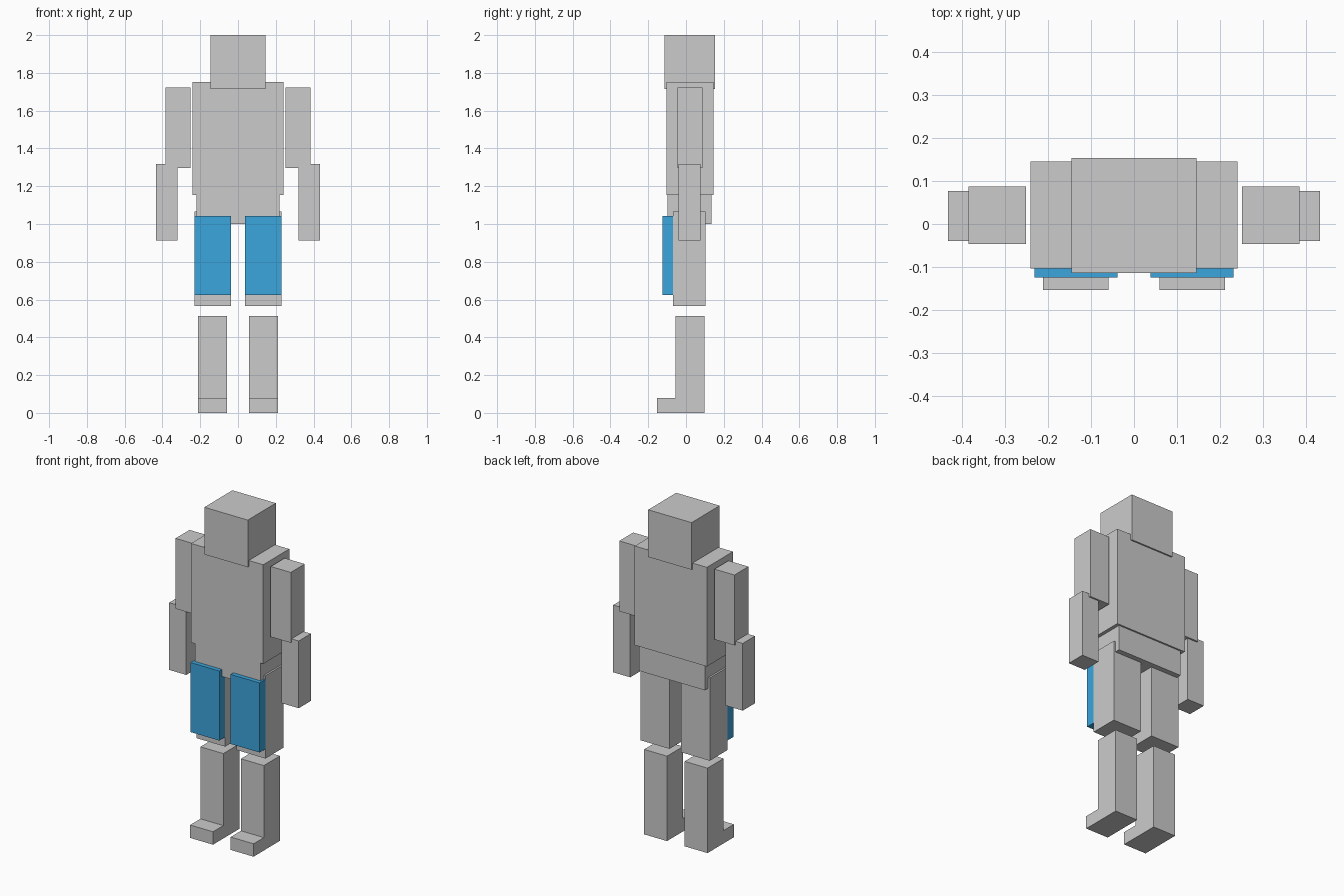
import bpy
import bmesh

if "Cube" in bpy.data.objects:
    bpy.data.objects.remove(bpy.data.objects["Cube"])


def prism(name, profile, x0, x1, mat=None):
    """Extrude a (y, z) profile from x0 to x1."""
    bm = bmesh.new()
    face = bm.faces.new([bm.verts.new((x0, y, z)) for y, z in profile])
    ext = bmesh.ops.extrude_face_region(bm, geom=[face])["geom"]
    moved = [v for v in ext if isinstance(v, bmesh.types.BMVert)]
    bmesh.ops.translate(bm, verts=moved, vec=(x1 - x0, 0, 0))
    bmesh.ops.recalc_face_normals(bm, faces=bm.faces)
    mesh = bpy.data.meshes.new(name)
    bm.to_mesh(mesh)
    bm.free()
    if mat:
        mesh.materials.append(mat)
    obj = bpy.data.objects.new(name, mesh)
    bpy.context.collection.objects.link(obj)
    return obj


def box(name, x, y, z, mat=None):
    profile = [(y[0], z[0]), (y[1], z[0]), (y[1], z[1]), (y[0], z[1])]
    return prism(name, profile, x[0], x[1], mat)


blue = bpy.data.materials.new("blue")
blue.diffuse_color = (0.045, 0.38, 0.72, 1)
blue.use_nodes = True
blue.node_tree.nodes["Principled BSDF"].inputs["Base Color"].default_value = blue.diffuse_color

# Head and trunk
box("head", (-0.145, 0.145), (-0.114, 0.154), (1.715, 2.0))
box("torso", (-0.241, 0.241), (-0.104, 0.145), (1.153, 1.752))
box("pelvis", (-0.22, 0.22), (-0.098, 0.135), (1.0, 1.155))

# Lower leg and foot as one L-shaped side profile
boot = [(-0.154, 0), (0.097, 0), (0.097, 0.513),
        (-0.056, 0.513), (-0.056, 0.078), (-0.154, 0.078)]

# Limbs, mirrored left and right
for side, s in (("right", -1), ("left", 1)):
    def span(a, b):
        return tuple(sorted((s * a, s * b)))

    box(side + "_upper_arm", span(0.251, 0.385), (-0.046, 0.087), (1.297, 1.722))
    box(side + "_forearm", span(0.319, 0.433), (-0.039, 0.077), (0.912, 1.318))
    box(side + "_thigh", span(0.038, 0.231), (-0.068, 0.103), (0.565, 1.065))
    # Coloured guard on the front of the thigh
    box(side + "_thigh_guard", span(0.038, 0.231), (-0.124, -0.068), (0.623, 1.043), blue)
    prism(side + "_lower_leg", boot, *span(0.059, 0.212))
